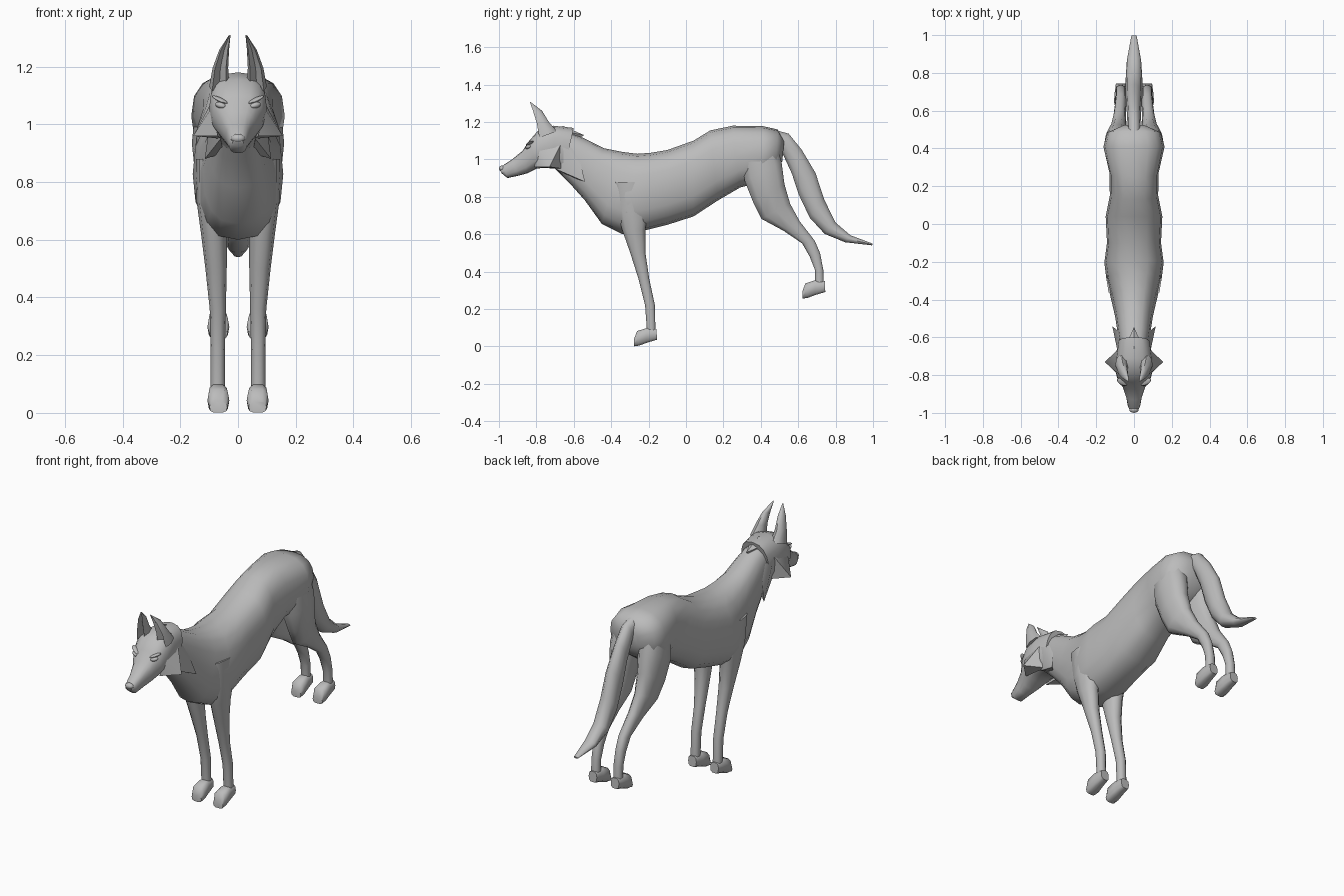
import bpy
import bmesh
from math import cos, sin, tau, copysign, radians
from mathutils import Vector

if "Cube" in bpy.data.objects:
    bpy.data.objects.remove(bpy.data.objects["Cube"], do_unlink=True)

fur = bpy.data.materials.new("grey fur")
fur.use_nodes = True
fur.diffuse_color = (0.5, 0.5, 0.5, 1)
fur.node_tree.nodes["Principled BSDF"].inputs["Base Color"].default_value = fur.diffuse_color


def finish(name, bm, angle=55):
    """Turn a bmesh into a smooth shaded object."""
    bmesh.ops.recalc_face_normals(bm, faces=bm.faces)
    mesh = bpy.data.meshes.new(name)
    bm.to_mesh(mesh)
    bm.free()
    mesh.materials.append(fur)
    obj = bpy.data.objects.new(name, mesh)
    bpy.context.collection.objects.link(obj)
    bpy.ops.object.select_all(action="DESELECT")
    bpy.context.view_layer.objects.active = obj
    obj.select_set(True)
    bpy.ops.object.shade_smooth_by_angle(angle=radians(angle))
    return obj


def loft(name, rings, sides=12, square=2.3, side=1, shift=(0, 0), dent=False):
    """Skin rings given as (y, z) of one edge, (y, z) of the other, half width, centre x."""
    bm = bmesh.new()
    loops = []
    for y1, z1, y2, z2, width, *centre in rings:
        cx = centre[0] if centre else 0
        a = Vector((0, y1 + shift[0], z1 + shift[1]))
        b = Vector((0, y2 + shift[0], z2 + shift[1]))
        loop = []
        for i in range(sides):
            c, s = cos(tau * i / sides), sin(tau * i / sides)
            c = copysign(abs(c) ** (2 / square), c)
            s = copysign(abs(s) ** (2 / square), s)
            if dent and s > 0.95:
                s = 0.1
            p = (a + b) / 2 + (a - b) / 2 * s
            loop.append(bm.verts.new((side * (cx + width * c), p.y, p.z)))
        loops.append(loop)
    for low, high in zip(loops, loops[1:]):
        for i in range(sides):
            j = (i + 1) % sides
            bm.faces.new((low[i], low[j], high[j], high[i]))
    bm.faces.new(loops[0])
    bm.faces.new(loops[-1])
    return finish(name, bm)


def tuft(name, base, tip, side=1):
    """Pointed lock of fur from a base outline to a tip."""
    bm = bmesh.new()
    foot = [bm.verts.new((side * x, y, z)) for x, y, z in base]
    point = bm.verts.new((side * tip[0], tip[1], tip[2]))
    for i, v in enumerate(foot):
        bm.faces.new((v, foot[(i + 1) % len(foot)], point))
    bm.faces.new(foot)
    return finish(name, bm)


def ball(name, place, size, turn=(0, 0, 0)):
    bm = bmesh.new()
    bmesh.ops.create_uvsphere(bm, u_segments=12, v_segments=8, radius=1)
    obj = finish(name, bm)
    obj.location, obj.scale, obj.rotation_euler = place, size, turn
    return obj


# Torso and neck: top edge, bottom edge, half width
loft("torso", [
    (-.64, 1.15, -.72, .97, .07),
    (-.55, 1.115, -.62, .87, .085),
    (-.44, 1.06, -.54, .78, .1),
    (-.34, 1.04, -.45, .655, .122),
    (-.26, 1.03, -.34, .6, .145),
    (-.19, 1.035, -.22, .62, .157),
    (-.1, 1.05, -.1, .65, .143),
    (.04, 1.1, .04, .695, .15),
    (.13, 1.155, .17, .78, .128),
    (.25, 1.18, .29, .85, .13),
    (.41, 1.178, .41, .88, .162),
    (.49, 1.16, .48, .93, .14),
    (.525, 1.1, .515, .99, .06),
], sides=16, square=2.5)

# Head and muzzle, overlapping the neck like a collar
loft("head", [
    (-.995, .945, -.985, .925, .02),
    (-.975, .97, -.955, .9, .032),
    (-.93, 1, -.9, .912, .042),
    (-.875, 1.045, -.85, .925, .06),
    (-.838, 1.1, -.8, .95, .088),
    (-.79, 1.155, -.76, .955, .1),
    (-.71, 1.18, -.7, .95, .098),
    (-.6, 1.168, -.66, .91, .085),
], sides=16, square=2.6)
ball("nose", (0, -.982, .951), (.025, .018, .016))

# Mane locks along the back of the neck
tuft("mane_lock", [(-.05, -.66, 1.15), (0, -.66, 1.18), (.05, -.66, 1.15), (0, -.62, 1.08)],
     (0, -.545, 1.13))

# Tail
loft("tail", [
    (.43, 1.172, .46, 1.08, .035),
    (.55, 1.14, .515, 1.03, .035),
    (.62, 1.055, .565, .92, .038),
    (.695, .93, .6, .81, .043),
    (.74, .79, .66, .685, .045),
    (.8, .665, .74, .6, .044),
    (.88, .595, .85, .556, .038),
    (.998, .55, .995, .54, .014),
], sides=10, square=2)

FRONT_LEG = [
    (-.4, .88, -.19, .88, .06, .085),
    (-.375, .73, -.2, .73, .055, .088),
    (-.343, .62, -.215, .62, .045, .083),
    (-.3, .5, -.215, .5, .037, .076),
    (-.255, .36, -.195, .36, .028, .07),
    (-.22, .22, -.165, .22, .025, .07),
    (-.208, .06, -.162, .06, .025, .07),
]
HIND_LEG = [
    (.29, 1.04, .47, 1.13, .065, .08),
    (.31, .88, .515, .99, .072, .088),
    (.355, .77, .53, .87, .06, .088),
    (.4, .68, .56, .765, .045, .083),
    (.52, .617, .61, .67, .034, .076),
    (.62, .55, .69, .565, .028, .07),
    (.66, .48, .718, .5, .026, .07),
    (.688, .41, .735, .41, .025, .07),
    (.69, .31, .738, .31, .025, .07),
]
PAW = [
    (-.278, .04, -.278, 0, .031, .068),
    (-.262, .083, -.25, .003, .038, .068),
    (-.21, .1, -.21, .018, .034, .069),
    (-.158, .095, -.155, .035, .026, .07),
]
EAR = [
    (-.8, 1.11, -.69, 1.15, .035, .065),
    (-.808, 1.19, -.733, 1.2, .027, .061),
    (-.825, 1.255, -.77, 1.26, .017, .048),
    (-.836, 1.31, -.83, 1.306, .003, .029),
]

for word, side in (("left", 1), ("right", -1)):
    # Legs and paws
    loft("front_leg_" + word, FRONT_LEG, sides=10, side=side)
    loft("hind_leg_" + word, HIND_LEG, sides=10, side=side)
    loft("front_paw_" + word, PAW, sides=10, square=3, side=side)
    loft("hind_paw_" + word, PAW, sides=10, square=3, side=side, shift=(.9, .255))

    # Ears with hollow fronts
    loft("ear_" + word, EAR, sides=8, square=2, side=side, dent=True)

    # Cheek and neck fur
    tuft("cheek_fur_" + word,
         [(.07, -.81, .96), (.09, -.79, 1.06), (.09, -.67, 1.08), (.06, -.66, .95)],
         (.155, -.73, .96), side)
    tuft("neck_fur_" + word,
         [(.06, -.7, .95), (.088, -.67, 1.08), (.07, -.58, 1.05), (.05, -.6, .9)],
         (.115, -.54, .88), side)

    # Slanted eyes under brows
    ball("eye_" + word, (side * .06, -.843, 1.066), (.021, .014, .011),
         (0, -side * .25, side * .5))
    ball("brow_" + word, (side * .062, -.836, 1.085), (.034, .016, .007),
         (0, -side * .4, side * .5))
